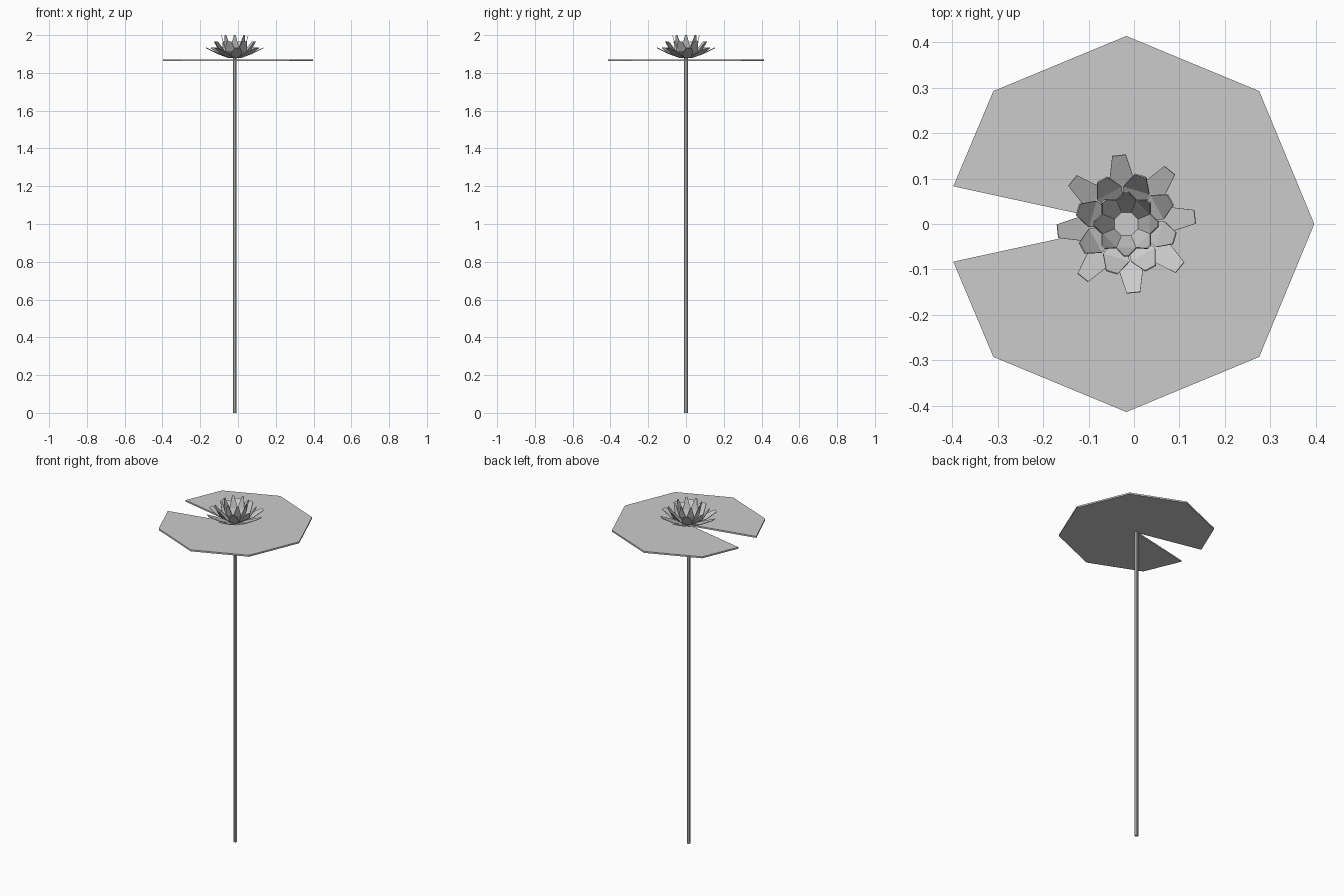
import bpy, bmesh
from math import sin, cos, radians

if "Cube" in bpy.data.objects:
    bpy.data.objects.remove(bpy.data.objects["Cube"])

CX = -0.017      # flower and stem axis


def new_object(name, verts, faces, thickness=0.0):
    mesh = bpy.data.meshes.new(name)
    mesh.from_pydata(verts, [], faces)
    bm = bmesh.new()
    bm.from_mesh(mesh)
    bmesh.ops.recalc_face_normals(bm, faces=bm.faces)
    bm.to_mesh(mesh)
    bm.free()
    ob = bpy.data.objects.new(name, mesh)
    bpy.context.collection.objects.link(ob)
    if thickness:
        mod = ob.modifiers.new("thickness", 'SOLIDIFY')
        mod.thickness = thickness
        mod.offset = 0
    return ob


def petal_ring(name, profile, start, count=8):
    """profile: (radius, z, half width) stations from base to tip."""
    verts, faces = [], []
    for i in range(count):
        a = radians(start + i * 360 / count)
        base = len(verts)
        for r, z, w in profile:
            for s in (-w, w):
                verts.append((CX + r * cos(a) - s * sin(a),
                              r * sin(a) + s * cos(a), z))
        for k in range(len(profile) - 1):
            b = base + 2 * k
            faces.append((b, b + 1, b + 3, b + 2))
    return new_object(name, verts, faces, 0.003)


# Stem
bpy.ops.mesh.primitive_cylinder_add(vertices=8, radius=0.01, depth=1.88,
                                    location=(CX, 0, 0.94))
bpy.context.object.name = "stem"

# Lily pad: octagon with a wedge notch on the -x side
R, Z0, Z1 = 0.414, 1.862, 1.871
outline = [(CX + R * cos(radians(a)), R * sin(radians(a)))
           for a in range(-135, 136, 45)]
outline += [(-0.398, 0.083), (CX, 0), (-0.398, -0.083)]
n = len(outline)
# fan from the notch tip, which every outline point can see
order = outline[8:] + outline[:8]
verts = [(x, y, Z0) for x, y in order] + [(x, y, Z1) for x, y in order]
faces = [(i, (i + 1) % n, (i + 1) % n + n, i + n) for i in range(n)]
for i in range(1, n - 1):
    faces += [(0, i + 1, i), (n, n + i, n + i + 1)]
new_object("lily_pad", verts, faces)

# Flower base
bpy.ops.mesh.primitive_cylinder_add(vertices=8, radius=0.036, depth=0.005,
                                    location=(CX, 0, 1.8805),
                                    rotation=(0, 0, radians(22.5)))
bpy.context.object.name = "flower_base"

# Petal rings, outer to inner
petal_ring("outer_petals", [(0.032, 1.880, 0.013), (0.09, 1.902, 0.029),
                            (0.152, 1.932, 0.015)], 6)
petal_ring("middle_petals", [(0.030, 1.881, 0.012), (0.078, 1.918, 0.030),
                             (0.111, 1.966, 0.013)], 28.5)
petal_ring("inner_petals", [(0.027, 1.882, 0.011), (0.053, 1.935, 0.022),
                            (0.071, 1.999, 0.005)], 0)
